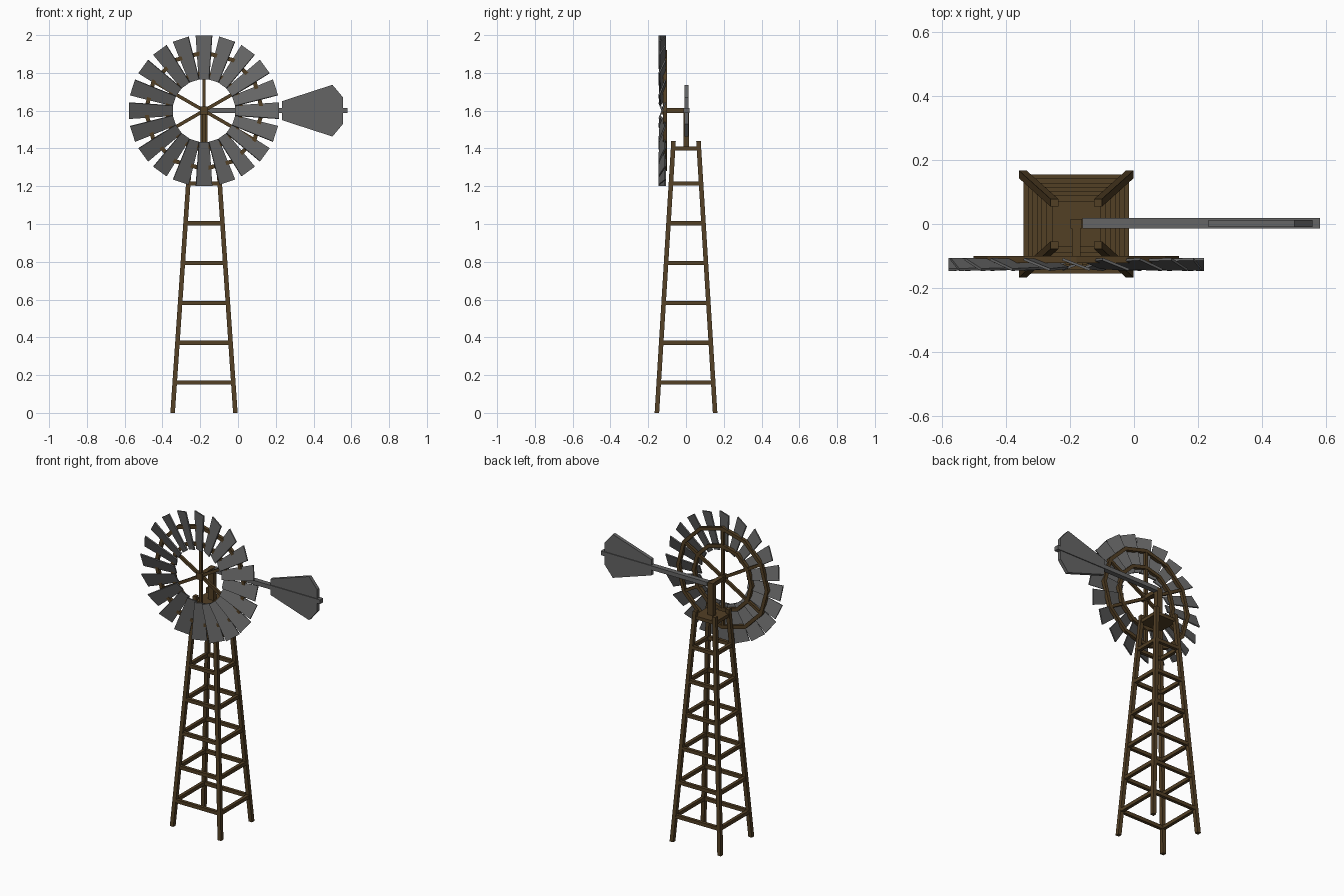
import bpy, bmesh
from math import sin, cos, pi, radians
from mathutils import Vector, Matrix

if "Cube" in bpy.data.objects:
    bpy.data.objects.remove(bpy.data.objects["Cube"])

CX, HUB_Z = -0.18, 1.60          # tower axis and wheel height
wood = bpy.data.materials.new("dark_wood")
wood.diffuse_color = (0.085, 0.05, 0.018, 1)
wood.use_nodes = True
wood.node_tree.nodes["Principled BSDF"].inputs["Base Color"].default_value = wood.diffuse_color
steel = bpy.data.materials.new("dark_steel")
steel.diffuse_color = (0.13, 0.13, 0.13, 1)
steel.use_nodes = True
steel.node_tree.nodes["Principled BSDF"].inputs["Base Color"].default_value = steel.diffuse_color


def finish(name, bm, mat, matrix=Matrix()):
    bmesh.ops.transform(bm, matrix=matrix, verts=bm.verts)
    bmesh.ops.recalc_face_normals(bm, faces=bm.faces)
    me = bpy.data.meshes.new(name)
    bm.to_mesh(me)
    bm.free()
    ob = bpy.data.objects.new(name, me)
    me.materials.append(mat)
    bpy.context.collection.objects.link(ob)
    return ob


def loft(name, a, b, mat, matrix=Matrix()):
    """Solid between two matching outlines."""
    bm = bmesh.new()
    va = [bm.verts.new(p) for p in a]
    vb = [bm.verts.new(p) for p in b]
    n = len(va)
    bm.faces.new(va)
    bm.faces.new(vb[::-1])
    for i in range(n):
        j = (i + 1) % n
        bm.faces.new((va[i], vb[i], vb[j], va[j]))
    return finish(name, bm, mat, matrix)


def square(x, y, z, hx, hy):
    return [(x + sx * hx, y + sy * hy, z) for sx, sy in ((-1, -1), (1, -1), (1, 1), (-1, 1))]


def box(name, x, y, z, mat, matrix=Matrix()):
    """Box from (min, max) pairs."""
    c, h = (sum(x) / 2, sum(y) / 2), ((x[1] - x[0]) / 2, (y[1] - y[0]) / 2)
    return loft(name, square(*c, z[0], *h), square(*c, z[1], *h), mat, matrix)


# Tower: four leaning legs
LEG, TOP = 0.012, 1.44
def half(z):                      # leg centre offsets at height z
    t = z / TOP
    return 0.166 + (0.068 - 0.166) * t, 0.154 + (0.066 - 0.154) * t

for sx in (-1, 1):
    for sy in (-1, 1):
        (bx, by), (tx, ty) = half(0), half(TOP)
        loft("tower_leg", square(CX + sx * bx, sy * by, 0, LEG, LEG),
             square(CX + sx * tx, sy * ty, TOP, LEG, LEG), wood)

# Tower: square frames of rungs
for i in range(6):
    z = 0.16 + 0.211 * i
    hx, hy = half(z)
    zr = (z - 0.011, z + 0.011)
    for s in (-1, 1):
        box("rung_x", (CX - hx, CX + hx), (s * hy - 0.010, s * hy + 0.010), zr, wood)
        box("rung_y", (CX + s * hx - 0.010, CX + s * hx + 0.010), (-hy, hy), zr, wood)

# Platform, mast and axle
box("platform", (CX - 0.076, CX + 0.076), (-0.072, 0.072), (1.39, 1.411), wood)
box("mast", (CX - 0.018, CX + 0.018), (-0.014, 0.016), (1.40, 1.613), wood)
box("axle", (CX - 0.014, CX + 0.014), (-0.125, 0.01), (HUB_Z - 0.013, HUB_Z + 0.013), wood)

# Wheel: hub, six spokes, two twelve-sided rings
centre = Matrix.Translation((CX, 0, HUB_Z))
box("hub", (-0.021, 0.021), (-0.128, -0.100), (-0.021, 0.021), wood, centre)
for i in range(6):
    box("spoke", (-0.009, 0.009), (-0.119, -0.103), (0, 0.305), wood,
        centre @ Matrix.Rotation(i * pi / 3, 4, 'Y'))


def ring(name, r, w, n=12):
    bm = bmesh.new()
    prof = ((r - w, -0.121), (r + w, -0.121), (r + w, -0.100), (r - w, -0.100))
    rows = [[bm.verts.new((p * sin(2 * pi * i / n), y, p * cos(2 * pi * i / n)))
             for p, y in prof] for i in range(n)]
    for i in range(n):
        a, b = rows[i], rows[(i + 1) % n]
        for k in range(4):
            m = (k + 1) % 4
            bm.faces.new((a[k], a[m], b[m], b[k]))
    finish(name, bm, wood, centre)

ring("outer_ring", 0.309, 0.011)
ring("inner_ring", 0.200, 0.011)

# Wheel: twenty pitched, tapering blades
pitch = Matrix.Rotation(radians(-21), 4, 'Z')
for i in range(20):
    loft("blade", square(0, 0, 0.165, 0.029, 0.004), square(0, 0, 0.398, 0.046, 0.004), steel,
         centre @ Matrix.Rotation(i * pi / 10, 4, 'Y') @ Matrix.Translation((0, -0.126, 0)) @ pitch)

# Tail boom and vane
box("tail_boom", (-0.16, 0.58), (-0.014, 0.018), (HUB_Z - 0.013, HUB_Z + 0.013), steel)
upper = [(0.232, 0.05), (0.50, 0.137), (0.556, 0.07)]
outline = upper + [(x, -z) for x, z in reversed(upper)]
loft("tail_vane", [(x, -0.009, HUB_Z + z) for x, z in outline],
     [(x, 0.013, HUB_Z + z) for x, z in outline], steel)
